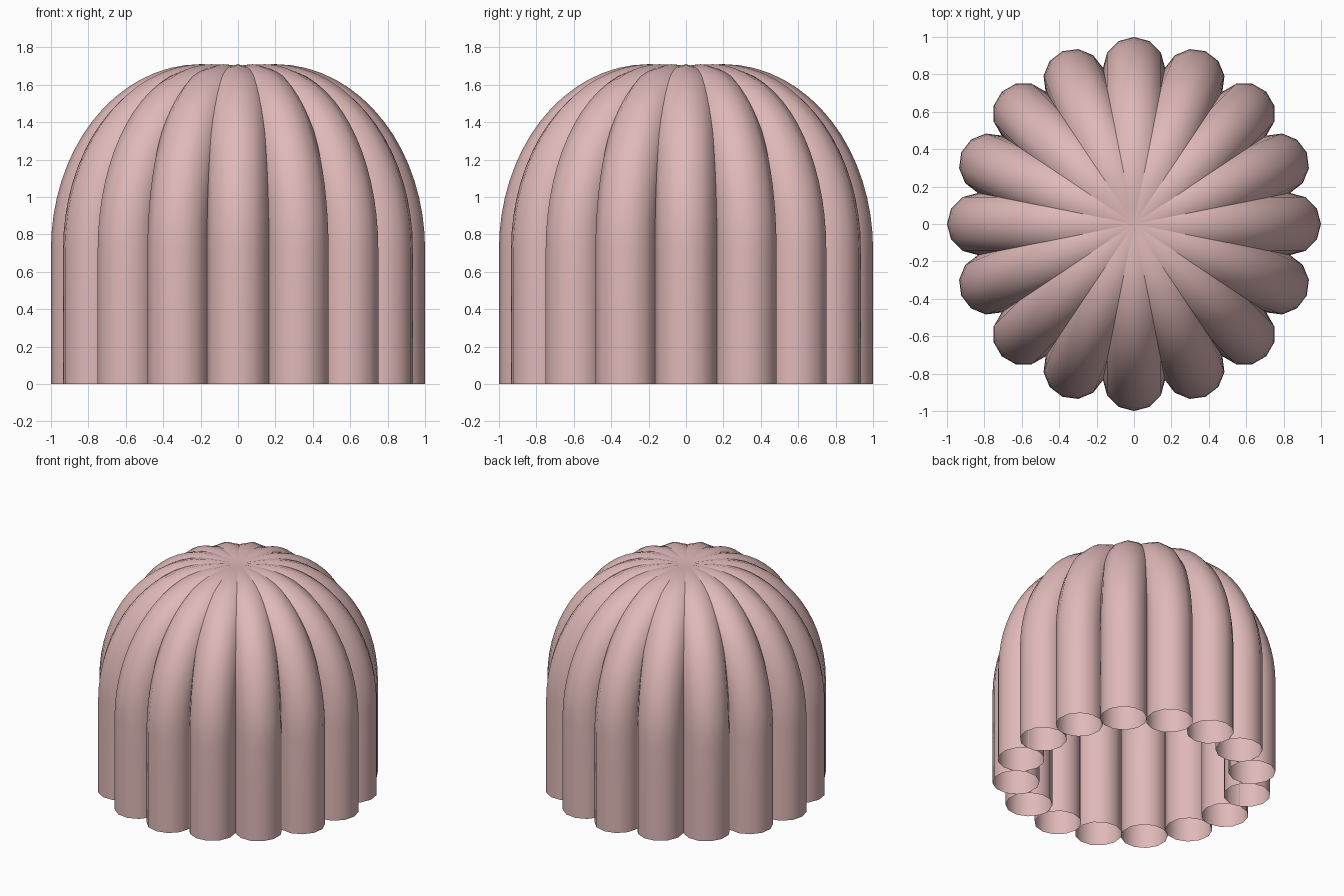
import bpy, bmesh, math
from mathutils import Vector

if "Cube" in bpy.data.objects:
    bpy.data.objects.remove(bpy.data.objects["Cube"])

TUBE_R = 0.166      # tube radius
RING_R = 0.834      # distance of tube centres from the axis
SIDES = 12
ARCHES = 8          # each arch gives two of the sixteen ribs

pink = bpy.data.materials.new("dusty_pink")
pink.diffuse_color = (0.74, 0.485, 0.48, 1.0)
pink.use_nodes = True
pink.node_tree.nodes["Principled BSDF"].inputs["Base Color"].default_value = pink.diffuse_color


def arch_path():
    """Centre line (radius, height): straight leg, elliptical shoulder, slight dip."""
    cx, cz, a, b = 0.20, 0.72, RING_R - 0.20, 0.824
    half = [(RING_R, 0.0), (RING_R, 0.36)]
    steps = 16
    for k in range(steps + 1):
        t = math.pi / 2 * k / steps
        half.append((cx + a * math.cos(t), cz + b * math.sin(t)))
    half += [(0.10, 1.540)]
    return half + [(0.0, 1.531)] + [(-r, z) for r, z in reversed(half)]


def arch_mesh():
    """Open round tube swept along the arch."""
    path = [Vector((r, 0, z)) for r, z in arch_path()]
    side = Vector((0, 1, 0))
    bm = bmesh.new()
    rings = []
    for i, p in enumerate(path):
        if i in (0, len(path) - 1):
            normal = Vector((1 if i == 0 else -1, 0, 0))
        else:
            d = ((path[i + 1] - p).normalized() + (p - path[i - 1]).normalized()).normalized()
            normal = Vector((d.z, 0, -d.x))
        ring = []
        for j in range(SIDES):
            a = 2 * math.pi * j / SIDES
            ring.append(bm.verts.new(p + TUBE_R * (math.cos(a) * normal + math.sin(a) * side)))
        rings.append(ring)
    for lo, hi in zip(rings, rings[1:]):
        for j in range(SIDES):
            n = (j + 1) % SIDES
            f = bm.faces.new((lo[j], lo[n], hi[n], hi[j]))
            f.smooth = True
    me = bpy.data.meshes.new("tube_arch")
    bm.to_mesh(me)
    bm.free()
    me.materials.append(pink)
    return me


# Ribbed dome: arches turned around the vertical axis
mesh = arch_mesh()
for i in range(ARCHES):
    ob = bpy.data.objects.new(f"tube_arch_{i + 1}", mesh)
    ob.rotation_euler = (0, 0, math.pi * i / ARCHES)
    bpy.context.collection.objects.link(ob)
